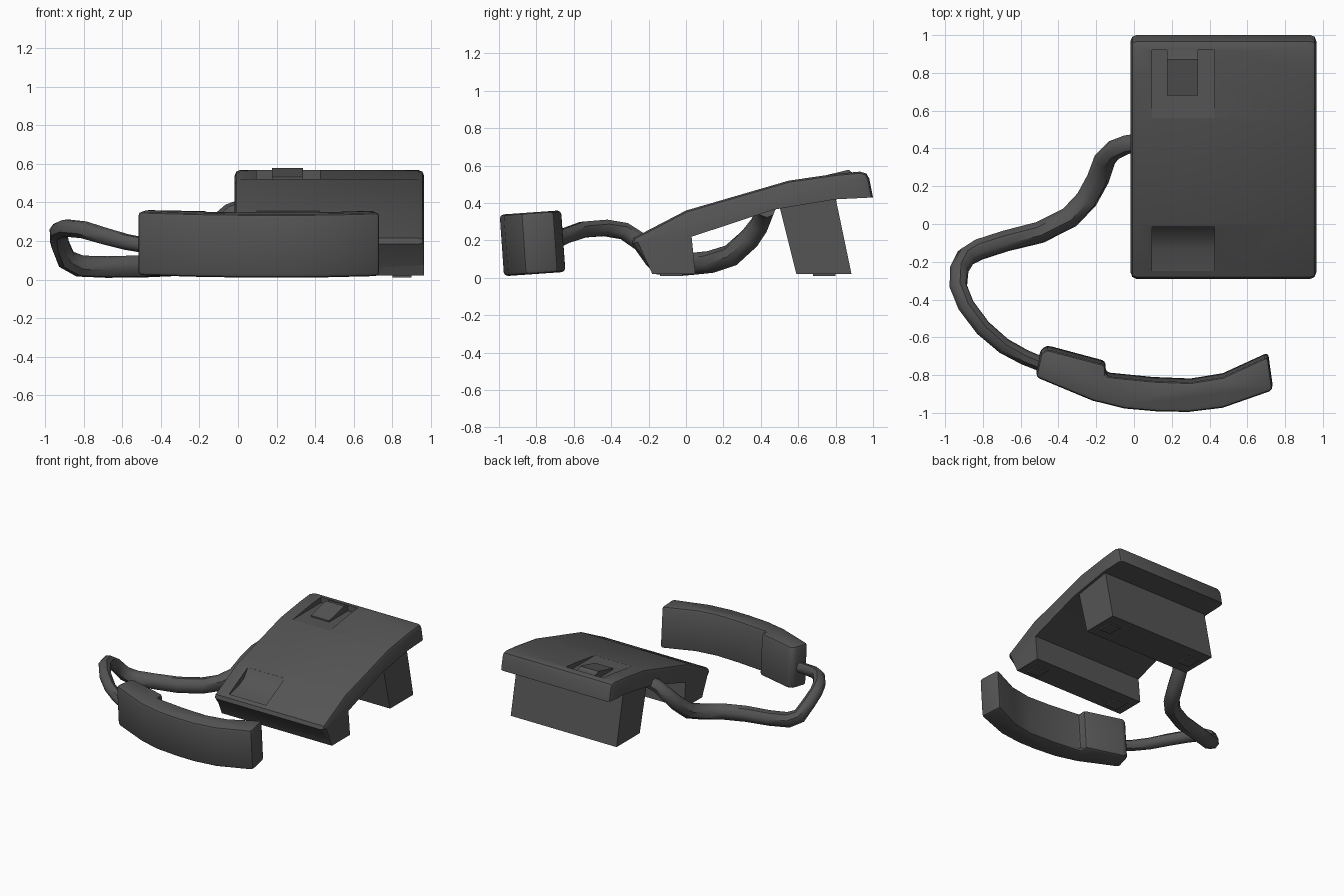
import bpy, bmesh, math
from mathutils import Vector, Matrix

if "Cube" in bpy.data.objects:
    bpy.data.objects.remove(bpy.data.objects["Cube"])

dark = bpy.data.materials.new("charcoal")
dark.diffuse_color = (0.09, 0.09, 0.09, 1)
dark.use_nodes = True
dark.node_tree.nodes["Principled BSDF"].inputs["Base Color"].default_value = dark.diffuse_color


def finish(ob, angle=30):
    ob.data.materials.append(dark)
    bpy.ops.object.select_all(action='DESELECT')
    ob.select_set(True)
    bpy.context.view_layer.objects.active = ob
    bpy.ops.object.shade_smooth_by_angle(angle=math.radians(angle))


def prism(name, pts, place, a, b, bevel=None, width=0.03, segs=1):
    """Extrude a 2D outline from a to b; bevel(p, q) picks end-cap edges."""
    bm = bmesh.new()
    lo = [bm.verts.new(place(p, a)) for p in pts]
    hi = [bm.verts.new(place(p, b)) for p in pts]
    n = len(pts)
    bm.faces.new(lo)
    bm.faces.new(hi[::-1])
    for i in range(n):
        j = (i + 1) % n
        bm.faces.new((lo[j], lo[i], hi[i], hi[j]))
    bmesh.ops.recalc_face_normals(bm, faces=bm.faces)
    if bevel:
        picked = [bm.edges.get((r[i], r[(i + 1) % n]))
                  for r in (lo, hi) for i in bevel]
        bmesh.ops.bevel(bm, geom=picked, offset=width, segments=segs,
                        profile=0.5, affect='EDGES')
    me = bpy.data.meshes.new(name)
    bm.to_mesh(me)
    bm.free()
    ob = bpy.data.objects.new(name, me)
    bpy.context.collection.objects.link(ob)
    return ob


def side(p, x):
    return (x, p[0], p[1])


def plan(p, z):
    return (p[0], p[1], z)


def cut(target, cutter):
    m = target.modifiers.new("cut", 'BOOLEAN')
    m.operation, m.solver, m.object = 'DIFFERENCE', 'EXACT', cutter
    bpy.context.view_layer.objects.active = target
    bpy.ops.object.modifier_apply(modifier=m.name)
    bpy.data.objects.remove(cutter)


# Cradle: sloping top plate with the front leg in one side profile
profile = [(-0.205, 0.075), (-0.29, 0.185), (-0.28, 0.215), (-0.24, 0.235),
           (0, 0.36), (0.55, 0.52), (0.8, 0.556), (0.93, 0.568),
           (0.965, 0.558), (0.98, 0.53), (1.0, 0.43), (0.8, 0.42),
           (0.47, 0.365), (0.03, 0.22), (0.05, 0.02), (-0.18, 0.02)]
cradle = prism("cradle", profile, side, -0.018, 0.965, range(0, 10), 0.03, 2)

# Recesses for the earpiece and mouthpiece
cut(cradle, prism("recess_cutter", [(0.56, 0.521), (0.92, 0.521), (0.92, 0.7),
                                    (0.56, 0.7)], side, 0.095, 0.425))
cut(cradle, prism("recess_cutter", [(-0.01, 0.354), (-0.06, 0.285),
                                    (-0.13, 0.25), (-0.25, 0.222),
                                    (-0.25, 0.5), (-0.01, 0.5)],
                  side, 0.095, 0.425))
finish(cradle)

# Hook tab in the upper recess
finish(prism("hook_tab", [(0.68, 0.51), (0.68, 0.532), (0.87, 0.578),
                          (0.885, 0.565), (0.92, 0.56), (0.92, 0.51)],
             side, 0.175, 0.338))

# Rear leg
finish(prism("rear_leg", [(0.495, 0.40), (0.59, 0.02), (0.885, 0.02),
                          (0.795, 0.45)], side, 0.0, 0.945))

# Foot pads
for y in (-0.14, 0.68):
    for x in (0.05, 0.80):
        finish(prism("foot_pad", [(y, 0.01), (y + 0.12, 0.01),
                                  (y + 0.12, 0.03), (y, 0.03)],
                     side, x, x + 0.1))

# Handset: curved plan outline, tipped slightly
outline = [(-0.52, -0.80), (-0.22, -0.925), (-0.05, -0.967), (0.13, -0.983),
           (0.29, -0.985), (0.47, -0.963), (0.735, -0.87), (0.71, -0.69),
           (0.47, -0.80), (0.30, -0.828), (0.1, -0.82), (-0.15, -0.795),
           (-0.15, -0.735), (-0.46, -0.652), (-0.495, -0.675)]
handset = prism("handset", outline, plan, 0.02, 0.35)
pivot = Matrix.Translation(Vector((0, -0.82, 0.185)))
handset.data.transform(pivot @ Matrix.Rotation(math.radians(4), 4, 'X')
                       @ pivot.inverted())
m = handset.modifiers.new("soft_edges", 'BEVEL')
m.width, m.segments, m.limit_method = 0.022, 2, 'ANGLE'
m.angle_limit = math.radians(40)
bpy.context.view_layer.objects.active = handset
bpy.ops.object.modifier_apply(modifier=m.name)
finish(handset)

# Cord: path points with radius
path = [(0.03, 0.43, 0.37, .05), (-0.04, 0.42, 0.345, .05),
        (-0.11, 0.39, 0.28, .054), (-0.155, 0.34, 0.21, .058),
        (-0.19, 0.24, 0.12, .06), (-0.25, 0.13, 0.085, .06),
        (-0.34, 0.035, 0.075, .06), (-0.5, -0.045, 0.068, .06),
        (-0.68, -0.09, 0.065, .058), (-0.82, -0.135, 0.07, .058),
        (-0.89, -0.175, 0.105, .054), (-0.925, -0.24, 0.19, .05),
        (-0.93, -0.33, 0.25, .048), (-0.89, -0.43, 0.267, .047),
        (-0.80, -0.55, 0.258, .046), (-0.69, -0.645, 0.225, .044),
        (-0.58, -0.705, 0.195, .042), (-0.47, -0.75, 0.175, .04)]
curve = bpy.data.curves.new("cord", 'CURVE')
curve.dimensions = '3D'
curve.bevel_depth, curve.bevel_resolution = 1.0, 2
curve.use_fill_caps = True
spline = curve.splines.new('POLY')
spline.points.add(len(path) - 1)
for pt, (x, y, z, r) in zip(spline.points, path):
    pt.co, pt.radius = (x, y, z, 1), r
cord = bpy.data.objects.new("cord", curve)
bpy.context.collection.objects.link(cord)
bpy.ops.object.select_all(action='DESELECT')
cord.select_set(True)
bpy.context.view_layer.objects.active = cord
bpy.ops.object.convert(target='MESH')
finish(bpy.context.view_layer.objects.active, 45)
